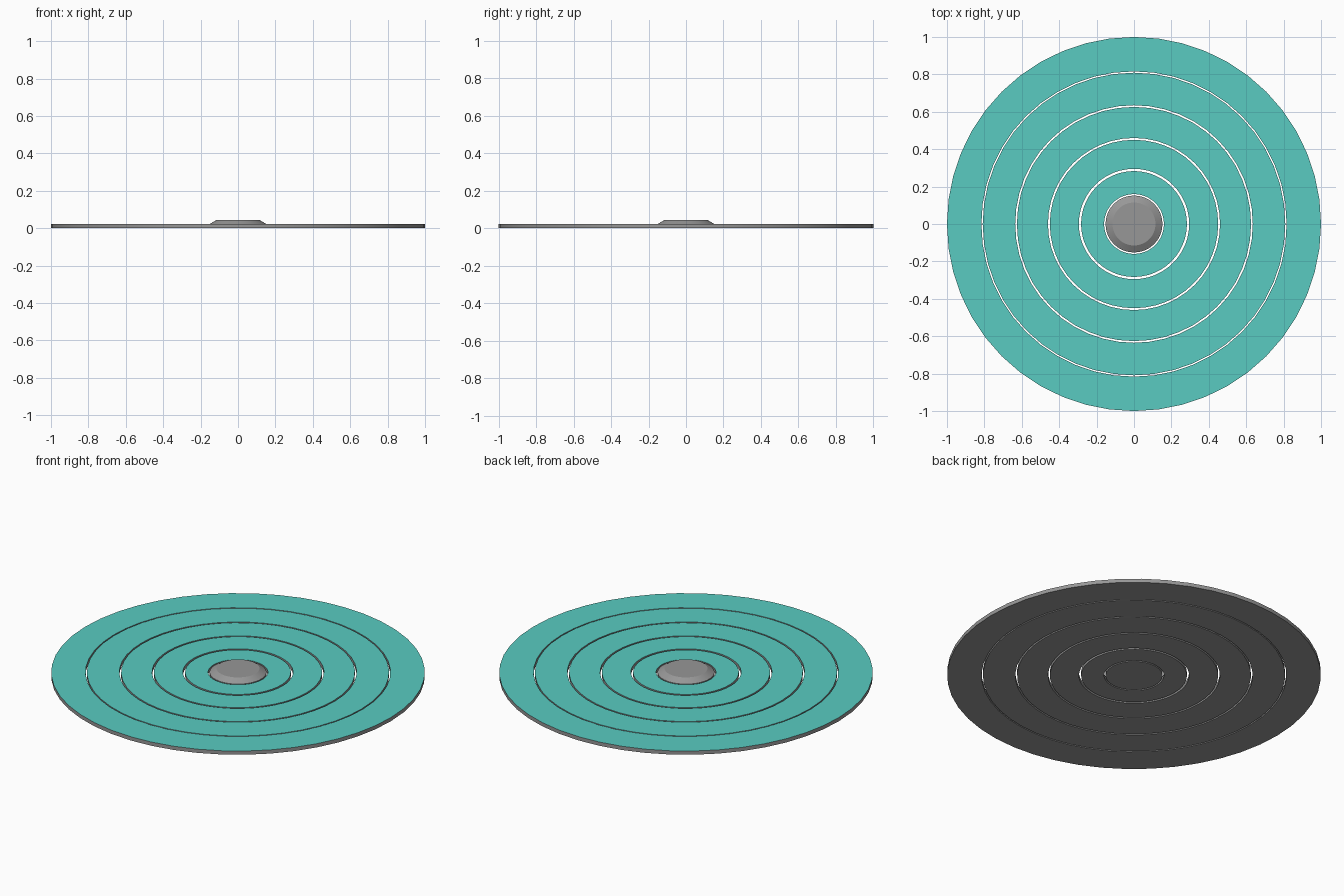
import bpy
import bmesh
from math import cos, sin, tau, radians

cube = bpy.data.objects.get("Cube")
if cube:
    bpy.data.objects.remove(cube)

SIDES = 48
THICK = 0.022


def material(name, rgb):
    m = bpy.data.materials.new(name)
    m.use_nodes = True
    colour = (*rgb, 1)
    m.diffuse_color = colour
    m.node_tree.nodes["Principled BSDF"].inputs["Base Color"].default_value = colour
    return m


grey = material("grey", (0.31, 0.31, 0.31))
teal = material("teal", (0.1, 0.6, 0.535))


def lathe(name, profile, closed, mats):
    """Spin a (radius, height) profile about z; open profiles get end caps."""
    bm = bmesh.new()
    loops = [[bm.verts.new((r * cos(tau * i / SIDES), r * sin(tau * i / SIDES), z))
              for i in range(SIDES)] for r, z in profile]
    pairs = list(zip(loops, loops[1:]))
    if closed:
        pairs.append((loops[-1], loops[0]))
    else:
        bm.faces.new(loops[0])
        bm.faces.new(loops[-1])
    for a, b in pairs:
        for i in range(SIDES):
            j = (i + 1) % SIDES
            bm.faces.new((a[i], a[j], b[j], b[i]))
    bmesh.ops.recalc_face_normals(bm, faces=bm.faces)
    # Upward faces take the last material
    for f in bm.faces:
        f.material_index = len(mats) - 1 if f.normal.z > 0.9 else 0
    mesh = bpy.data.meshes.new(name)
    bm.to_mesh(mesh)
    bm.free()
    for m in mats:
        mesh.materials.append(m)
    ob = bpy.data.objects.new(name, mesh)
    bpy.context.collection.objects.link(ob)
    bpy.ops.object.select_all(action="DESELECT")
    ob.select_set(True)
    bpy.context.view_layer.objects.active = ob
    bpy.ops.object.shade_smooth_by_angle(angle=radians(25))
    return ob


# Concentric flat rings separated by narrow gaps
rings = [(0.16, 0.283), (0.295, 0.45), (0.46, 0.626), (0.635, 0.809), (0.816, 1.0)]
for n, (inner, outer) in enumerate(rings, 1):
    lathe(f"ring_{n}", [(inner, 0), (outer, 0), (outer, THICK), (inner, THICK)],
          True, [grey, teal])

# Central hub with a sloping rim
lathe("hub", [(0.152, 0), (0.152, THICK), (0.115, 0.044)], False, [grey])
